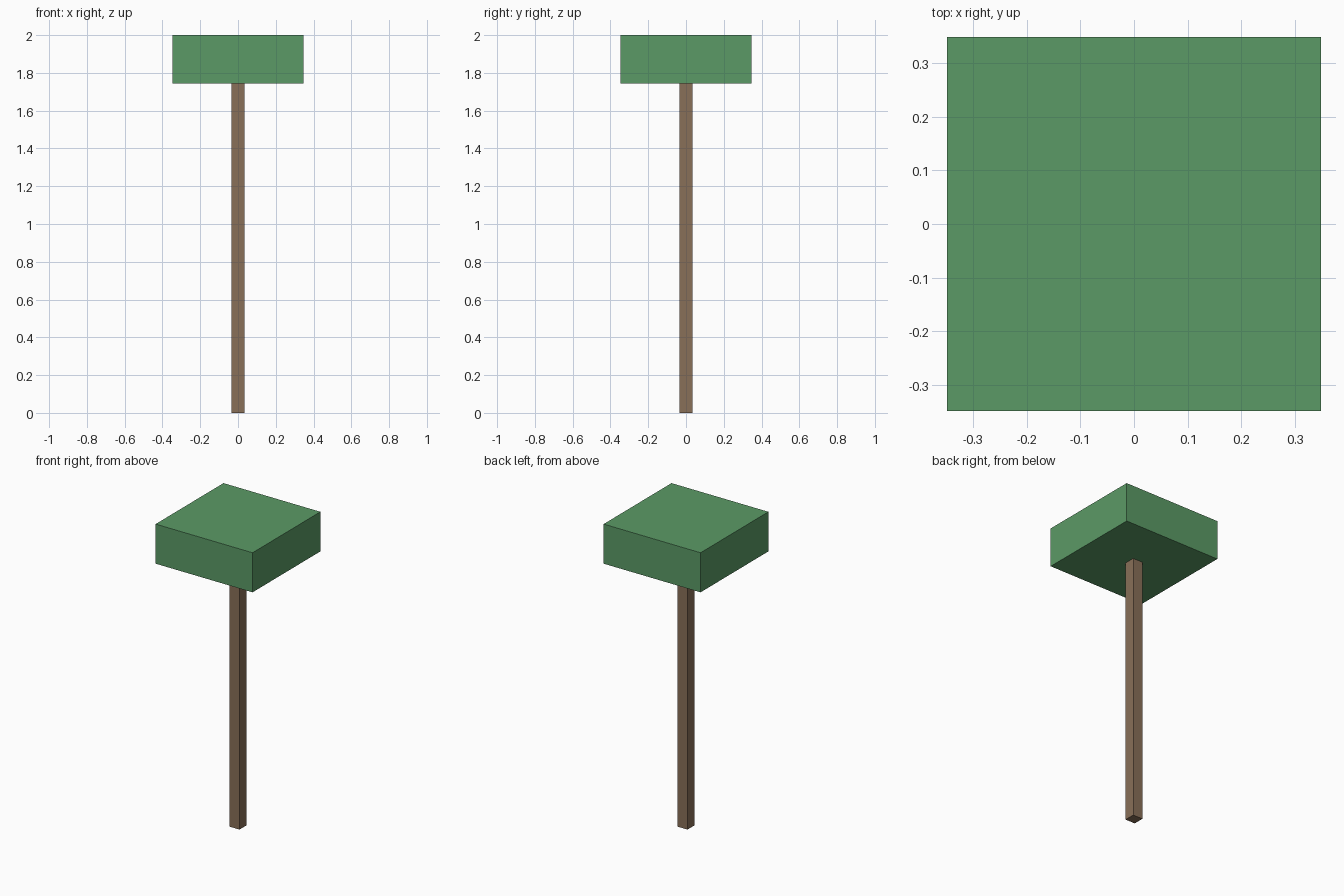
import bpy

cube = bpy.data.objects.get("Cube")
if cube:
    bpy.data.objects.remove(cube, do_unlink=True)


def material(name, rgb):
    mat = bpy.data.materials.new(name)
    mat.use_nodes = True
    colour = (*rgb, 1.0)
    mat.diffuse_color = colour
    mat.node_tree.nodes["Principled BSDF"].inputs["Base Color"].default_value = colour
    return mat


def block(name, width, bottom, top, mat):
    """Square upright box centred on the z axis."""
    bpy.ops.mesh.primitive_cube_add(size=1, location=(0, 0, (bottom + top) / 2))
    obj = bpy.context.object
    obj.name = name
    obj.scale = (width, width, top - bottom)
    bpy.ops.object.transform_apply(location=False, rotation=False, scale=True)
    obj.data.materials.append(mat)
    return obj


bark = material("bark brown", (0.25, 0.162, 0.098))
leaf = material("leaf green", (0.105, 0.323, 0.133))

# Slim square trunk with a flat block of foliage on top
block("trunk", 0.07, 0.0, 1.743, bark)
block("foliage", 0.696, 1.743, 2.0, leaf)
